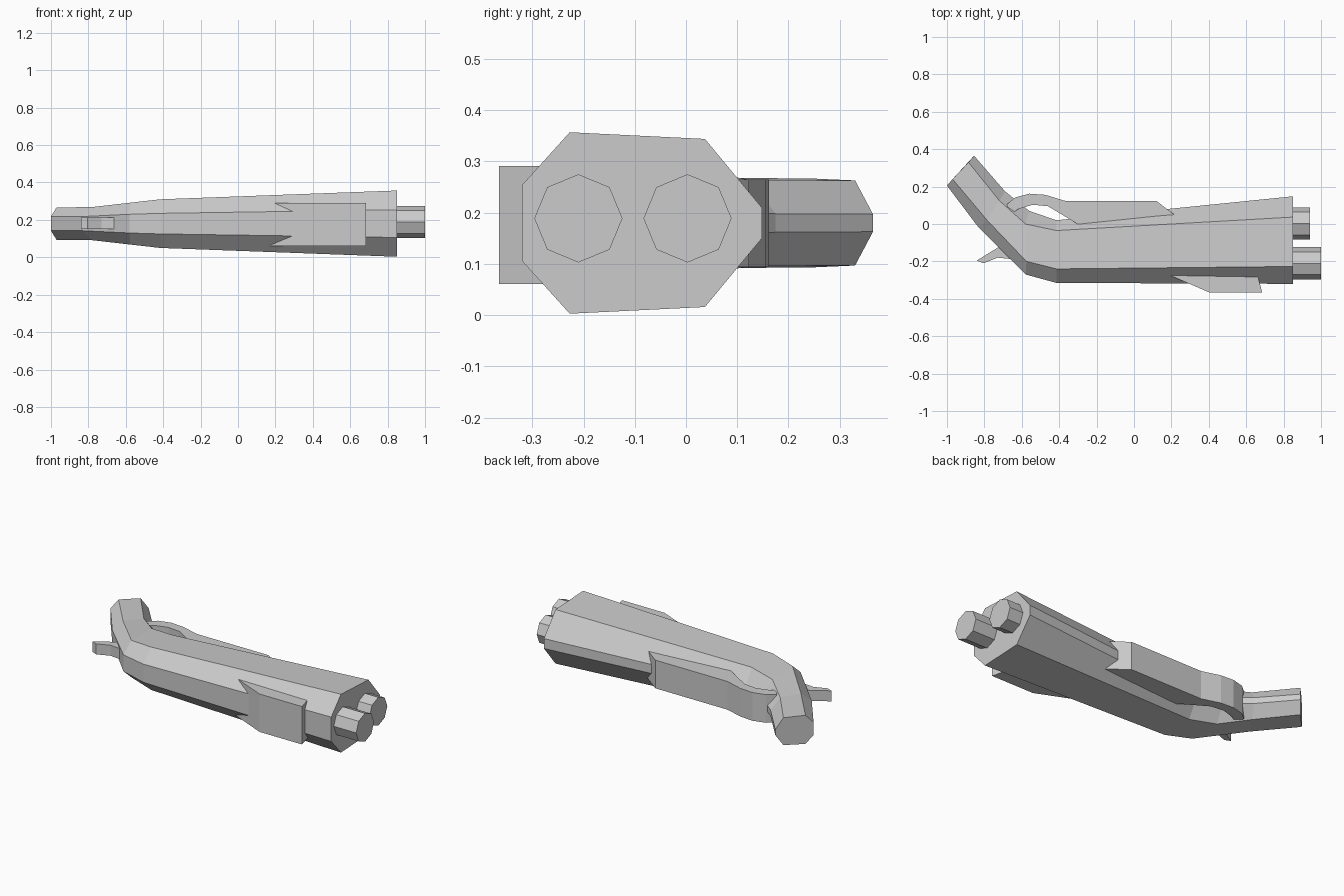
import bpy, bmesh, math
from mathutils import Matrix

if "Cube" in bpy.data.objects:
    bpy.data.objects.remove(bpy.data.objects["Cube"])

ZC = 0.18  # mid height of the whole model


def finish(bm, name):
    bmesh.ops.recalc_face_normals(bm, faces=bm.faces)
    me = bpy.data.meshes.new(name)
    bm.to_mesh(me)
    bm.free()
    ob = bpy.data.objects.new(name, me)
    bpy.context.collection.objects.link(ob)
    return ob


def loft(name, sections):
    """Octagonal sections: four plan points with half heights, mirrored about ZC."""
    bm = bmesh.new()
    rings = []
    for pts, halves in sections:
        co = [(x, y, ZC + h) for (x, y), h in zip(pts, halves)]
        co += [(x, y, ZC - h) for (x, y), h in reversed(list(zip(pts, halves)))]
        rings.append([bm.verts.new(c) for c in co])
    for a, b in zip(rings, rings[1:]):
        n = len(a)
        for i in range(n):
            j = (i + 1) % n
            bm.faces.new((a[i], a[j], b[j], b[i]))
    bm.faces.new(rings[0])
    bm.faces.new(rings[-1])
    return finish(bm, name)


def plate(name, outline, z0, z1):
    """Plan outline extruded upward."""
    bm = bmesh.new()
    f = bm.faces.new([bm.verts.new((x, y, z0)) for x, y in outline])
    r = bmesh.ops.extrude_face_region(bm, geom=[f])
    top = [v for v in r["geom"] if isinstance(v, bmesh.types.BMVert)]
    bmesh.ops.translate(bm, verts=top, vec=(0, 0, z1 - z0))
    return finish(bm, name)


def barrel(name, y, x_end):
    bm = bmesh.new()
    x0 = 0.80
    mat = Matrix.Translation(((x0 + x_end) / 2, y, 0.189)) @ Matrix.Rotation(math.pi / 2, 4, 'Y')
    bmesh.ops.create_cone(bm, cap_ends=True, segments=8, radius1=0.086, radius2=0.086,
                          depth=x_end - x0, matrix=mat)
    return finish(bm, name)


# Curved body running from the grip end to the muzzle
loft("body_and_grip", [
    ([(-1.0, 0.205), (-0.97, 0.24), (-0.885, 0.33), (-0.855, 0.365)], [0.038, 0.087, 0.083, 0.017]),
    ([(-0.83, -0.02), (-0.785, 0.02), (-0.72, 0.125), (-0.69, 0.175)], [0.038, 0.088, 0.084, 0.018]),
    ([(-0.58, -0.27), (-0.575, -0.2), (-0.58, 0.0), (-0.56, 0.07)], [0.05, 0.112, 0.108, 0.022]),
    ([(-0.415, -0.315), (-0.415, -0.24), (-0.415, -0.035), (-0.415, 0.02)], [0.055, 0.13, 0.125, 0.025]),
    ([(0.85, -0.32), (0.85, -0.227), (0.85, 0.037), (0.85, 0.148)], [0.074, 0.177, 0.164, 0.03]),
])

# Two muzzle barrels
barrel("upper_barrel", 0.003, 0.94)
barrel("lower_barrel", -0.21, 1.0)

# Sight block on the front side
plate("sight_block", [(0.17, -0.265), (0.40, -0.365), (0.685, -0.365), (0.66, -0.27), (0.64, -0.2), (0.22, -0.2)],
      0.061, 0.291)

# Fore plate with the trigger guard loop behind it
plate("trigger_guard", [(-0.68, 0.105), (-0.635, 0.142), (-0.56, 0.162), (-0.475, 0.156), (-0.365, 0.123),
                        (0.12, 0.123), (0.23, 0.04), (0.26, -0.02), (-0.27, -0.03), (-0.31, 0.005),
                        (-0.46, 0.095), (-0.54, 0.103), (-0.62, 0.08), (-0.66, 0.05)],
      0.094, 0.265)

# Hammer spur at the back of the grip
plate("hammer", [(-0.84, -0.195), (-0.805, -0.21), (-0.73, -0.18), (-0.65, -0.188), (-0.58, -0.17),
                 (-0.66, -0.1), (-0.71, -0.115)],
      0.15, 0.214)
